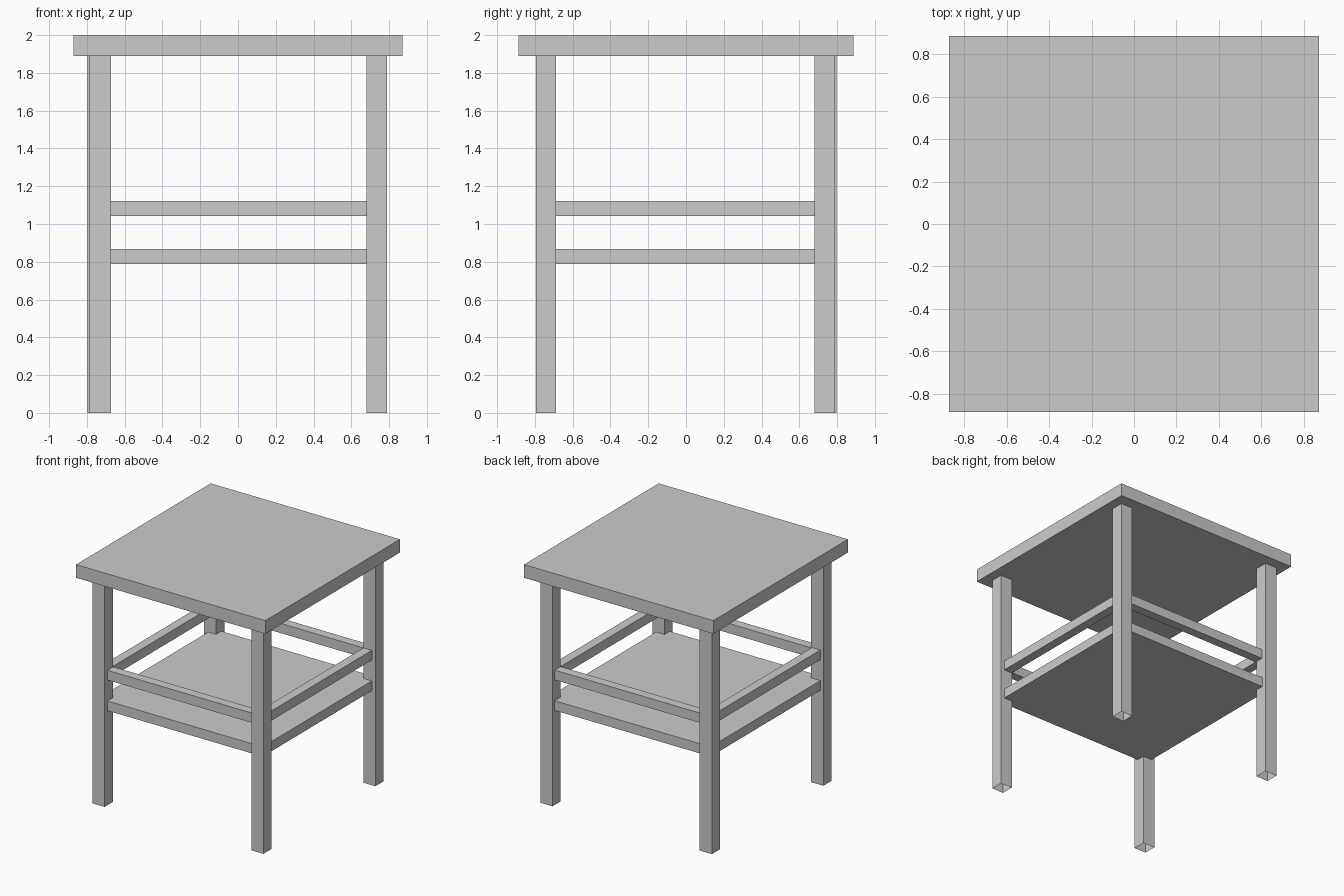
import bpy, bmesh

if "Cube" in bpy.data.objects:
    bpy.data.objects.remove(bpy.data.objects["Cube"])


def box(name, x0, x1, y0, y1, z0, z1, open_bottom=False):
    """Axis-aligned box given by its bounds, optionally without its lower face."""
    bm = bmesh.new()
    bmesh.ops.create_cube(bm, size=1.0)
    for v in bm.verts:
        v.co.x = (x0 + x1) / 2 + v.co.x * (x1 - x0)
        v.co.y = (y0 + y1) / 2 + v.co.y * (y1 - y0)
        v.co.z = (z0 + z1) / 2 + v.co.z * (z1 - z0)
    bm.normal_update()
    if open_bottom:
        low = [f for f in bm.faces if f.normal.z < -0.5]
        bmesh.ops.delete(bm, geom=low, context='FACES_ONLY')
    mesh = bpy.data.meshes.new(name)
    bm.to_mesh(mesh)
    bm.free()
    ob = bpy.data.objects.new(name, mesh)
    bpy.context.collection.objects.link(ob)
    return ob


# Table top
box("table_top", -0.872, 0.872, -0.886, 0.886, 1.89, 2.0)

# Legs, open underneath; the back left one sits slightly further out
legs = {
    "front_left_leg": (-0.785, -0.673, -0.795, -0.687),
    "front_right_leg": (0.68, 0.79, -0.795, -0.687),
    "back_right_leg": (0.68, 0.79, 0.68, 0.787),
    "back_left_leg": (-0.796, -0.684, 0.688, 0.797),
}
for name, bounds in legs.items():
    box(name, *bounds, 0.0, 1.89, open_bottom=True)

# Lower shelf, its corners let into the legs
OUT, INN = 0.757, 0.68
box("shelf", -OUT, OUT, -OUT, OUT, 0.787, 0.868)

# Guard rails running from leg to leg above the shelf
Z = (1.042, 1.123)
for side, s in (("front", -1), ("back", 1)):
    lo, hi = sorted((s * INN, s * OUT))
    box(side + "_rail", -INN, INN, lo, hi, *Z)
for side, s in (("left", -1), ("right", 1)):
    lo, hi = sorted((s * INN, s * OUT))
    box(side + "_rail", lo, hi, -0.69, 0.69, *Z)
